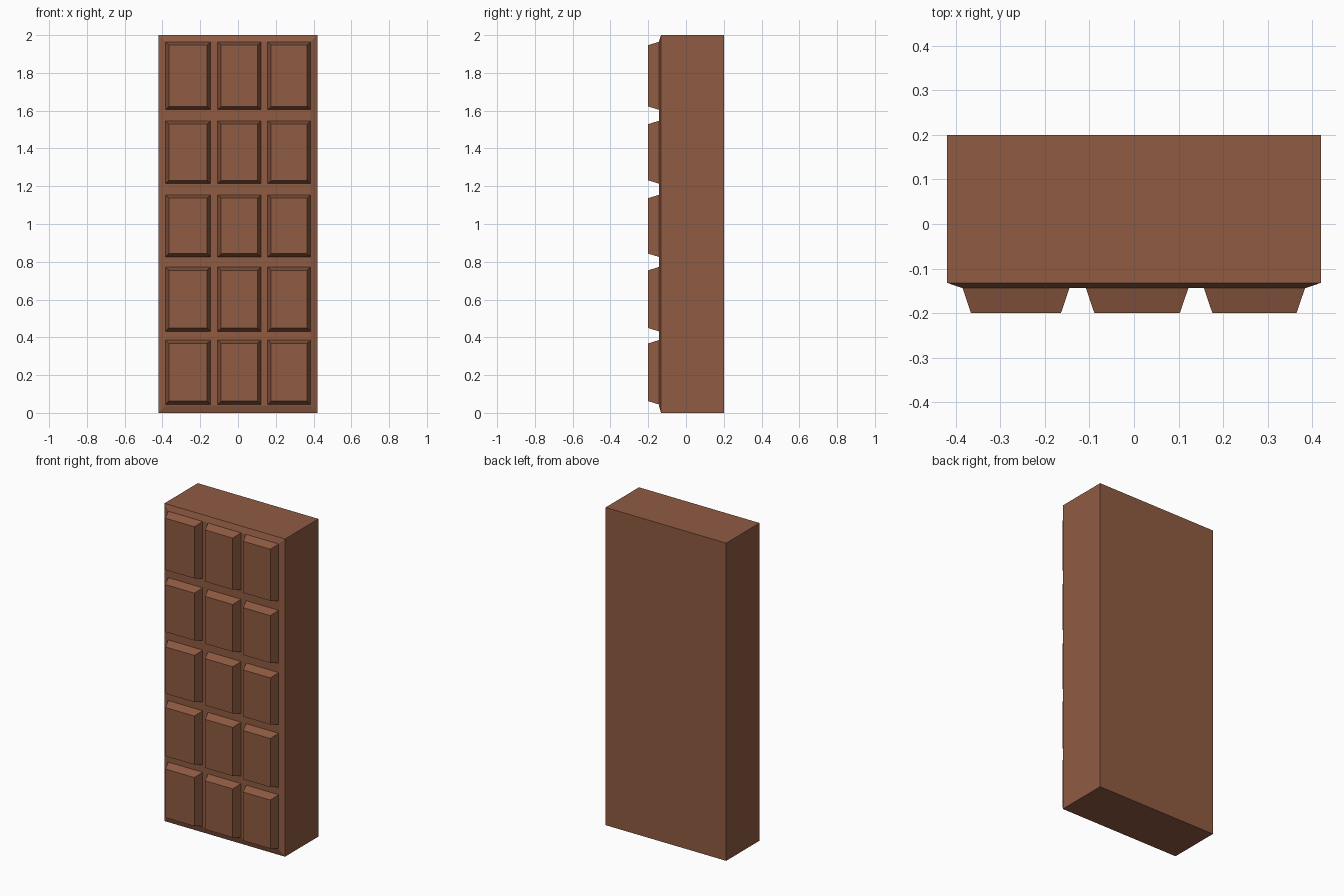
import bpy
import bmesh

cube = bpy.data.objects.get("Cube")
if cube:
    bpy.data.objects.remove(cube, do_unlink=True)

# Single chocolate brown material
brown = bpy.data.materials.new("chocolate_brown")
brown.use_nodes = True
colour = (0.28, 0.105, 0.055, 1)
brown.diffuse_color = colour
shader = brown.node_tree.nodes["Principled BSDF"]
shader.inputs["Base Color"].default_value = colour
shader.inputs["Roughness"].default_value = 0.6


def rectangle_stack(name, sections, cap_back=True):
    """Join rectangles (x0, x1, z0, z1, y), ordered back to front, into a flat-faced solid."""
    bm = bmesh.new()
    rings = [[bm.verts.new(p) for p in ((x0, y, z0), (x1, y, z0), (x1, y, z1), (x0, y, z1))]
             for x0, x1, z0, z1, y in sections]
    for back, front in zip(rings, rings[1:]):
        for i in range(4):
            j = (i + 1) % 4
            bm.faces.new((front[i], front[j], back[j], back[i]))
    bm.faces.new(rings[-1])
    if cap_back:
        bm.faces.new(rings[0][::-1])
    bmesh.ops.recalc_face_normals(bm, faces=bm.faces)
    mesh = bpy.data.meshes.new(name)
    bm.to_mesh(mesh)
    bm.free()
    mesh.materials.append(brown)
    obj = bpy.data.objects.new(name, mesh)
    bpy.context.collection.objects.link(obj)
    return obj


# Slab with a shallow sloped rim around the front
FRONT = -0.144
rectangle_stack("bar_slab", [
    (-0.42, 0.42, 0, 2, 0.2),
    (-0.42, 0.42, 0, 2, -0.132),
    (-0.385, 0.385, 0.04, 1.965, FRONT),
])

# Raised tapered pieces, three across and five high
columns = [(-0.385, -0.145), (-0.108, 0.122), (0.157, 0.384)]
rows = [(0.045, 0.385), (0.432, 0.772), (0.826, 1.154), (1.214, 1.546), (1.605, 1.964)]
TAPER_X, TAPER_Z = 0.019, 0.017
for r, (z0, z1) in enumerate(rows, 1):
    for c, (x0, x1) in enumerate(columns, 1):
        rectangle_stack(f"piece_row_{r}_column_{c}", [
            (x0, x1, z0, z1, FRONT),
            (x0 + TAPER_X, x1 - TAPER_X, z0 + TAPER_Z, z1 - TAPER_Z, -0.2),
        ], cap_back=False)
